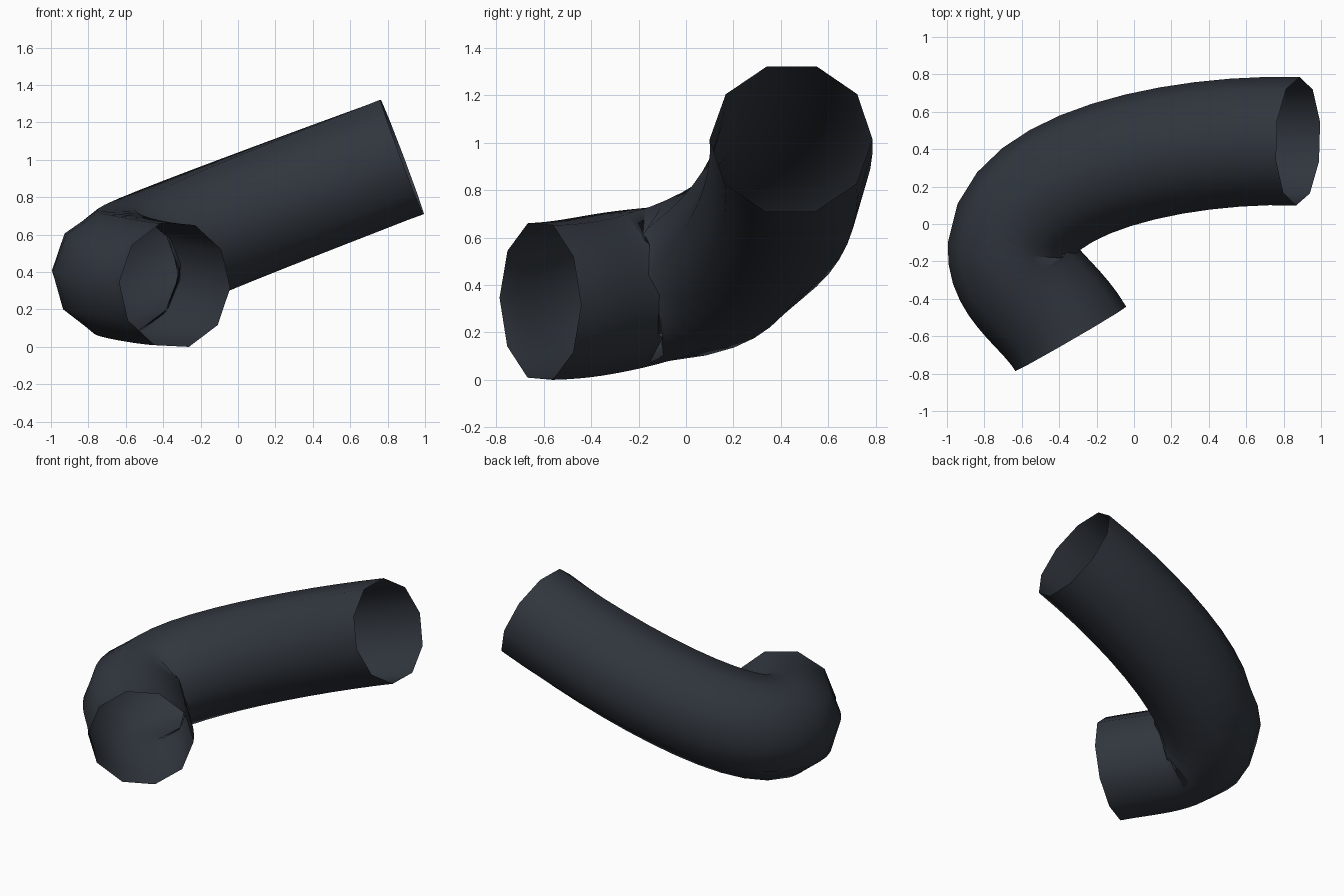
import bpy, bmesh, math
from mathutils import Vector

if "Cube" in bpy.data.objects:
    bpy.data.objects.remove(bpy.data.objects["Cube"])

RADIUS, SIDES, STEPS = 0.343, 10, 12

# Centre line: two cubic Bezier spans (short mouth bend, long rising arm)
SPANS = [
    [(-0.335, -0.61, 0.330), (-0.445, -0.42, 0.335), (-0.664, -0.31, 0.376), (-0.65, -0.12, 0.40)],
    [(-0.65, -0.12, 0.40), (-0.62, 0.28, 0.45), (0.23, 0.465, 0.77), (0.88, 0.447, 1.015)],
]


def bezier(span, t):
    a, b, c, d = map(Vector, span)
    s = 1 - t
    point = a * s**3 + b * 3 * s * s * t + c * 3 * s * t * t + d * t**3
    tangent = (b - a) * s * s + (c - b) * 2 * s * t + (d - c) * t * t
    return point, tangent.normalized()


stations = [bezier(SPANS[0], i / STEPS) for i in range(STEPS)]
stations += [bezier(SPANS[1], i / STEPS) for i in range(STEPS + 1)]

# Open-ended ten-sided tube swept along the centre line
bm = bmesh.new()
rings = []
for n, (p, t) in enumerate(stations):
    side = t.cross(Vector((0, 0, 1))).normalized()
    up = side.cross(t)
    twist = math.radians(-2.5) * (1 - n / (len(stations) - 1))
    ring = []
    for k in range(SIDES):
        a = math.tau * k / SIDES + twist
        ring.append(bm.verts.new(p + RADIUS * (side * math.cos(a) + up * math.sin(a))))
    rings.append(ring)
for r0, r1 in zip(rings, rings[1:]):
    for k in range(SIDES):
        j = (k + 1) % SIDES
        bm.faces.new((r0[k], r1[k], r1[j], r0[j])).smooth = True

# Stand on the ground and centre in x and y
for axis in range(3):
    vals = [v.co[axis] for v in bm.verts]
    shift = min(vals) if axis == 2 else (min(vals) + max(vals)) / 2
    for v in bm.verts:
        v.co[axis] -= shift

mesh = bpy.data.meshes.new("bent_pipe")
bm.to_mesh(mesh)
bm.free()
pipe = bpy.data.objects.new("bent_pipe", mesh)
bpy.context.collection.objects.link(pipe)

# Dark slate finish
mat = bpy.data.materials.new("dark_slate")
mat.diffuse_color = (0.03, 0.037, 0.048, 1)
mat.use_nodes = True
mat.node_tree.nodes["Principled BSDF"].inputs["Base Color"].default_value = mat.diffuse_color
mesh.materials.append(mat)
